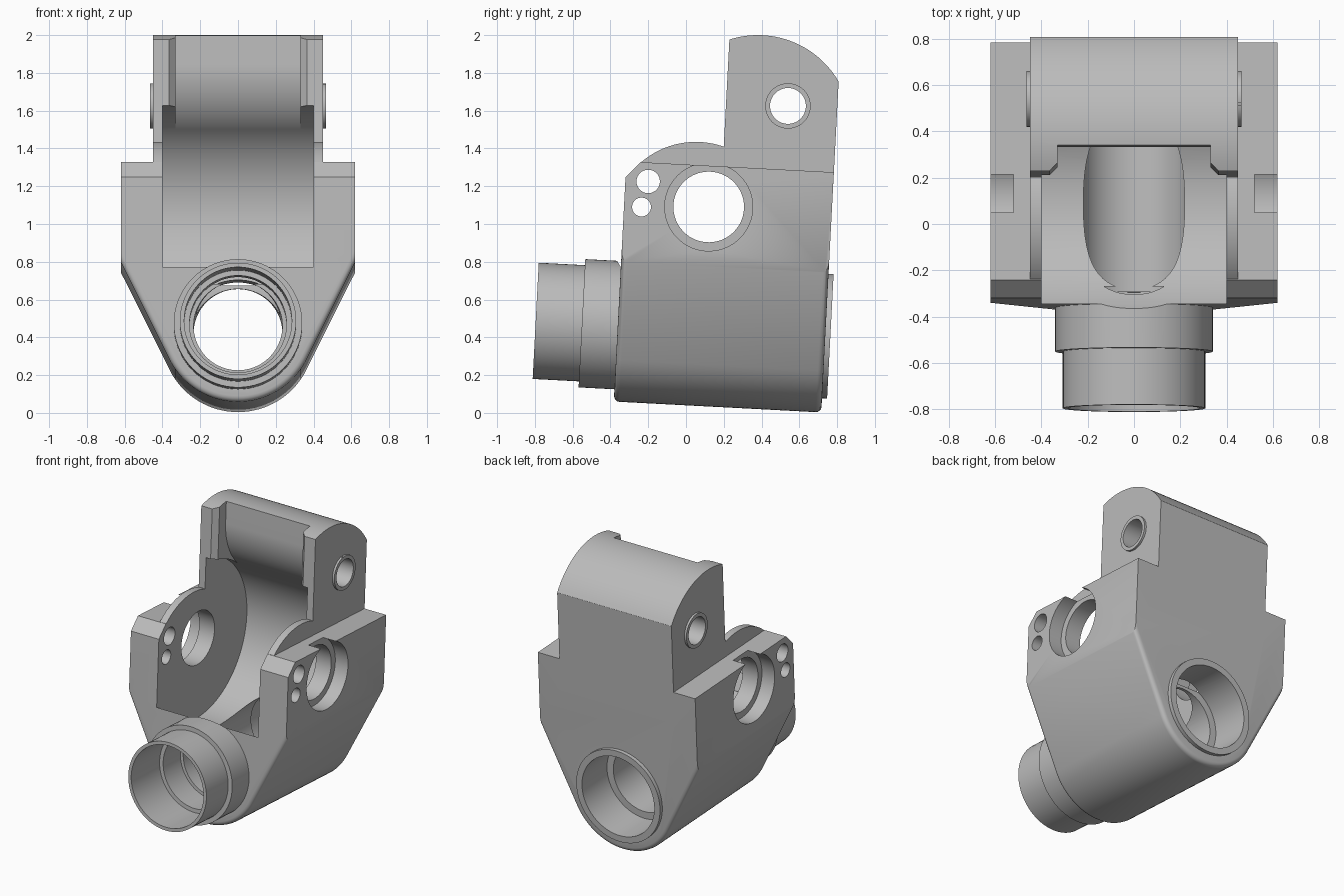
import bpy, bmesh, math
from mathutils import Matrix

if "Cube" in bpy.data.objects:
    bpy.data.objects.remove(bpy.data.objects["Cube"])

metal = bpy.data.materials.new("grey_metal")
metal.use_nodes = True
GREY = (0.5, 0.5, 0.5, 1)
metal.diffuse_color = GREY
metal.node_tree.nodes["Principled BSDF"].inputs["Base Color"].default_value = GREY


def arc(cx, cy, r, start, end, n=24):
    angles = [math.radians(start + (end - start) * i / n) for i in range(n + 1)]
    return [(cx + r * math.cos(a), cy + r * math.sin(a)) for a in angles]


def prism(name, points, axis, lo, hi):
    """Extrude a 2D outline along an axis."""
    place = {"x": lambda p, t: (t, p[0], p[1]),
             "y": lambda p, t: (p[0], t, p[1]),
             "z": lambda p, t: (p[0], p[1], t)}[axis]
    bm = bmesh.new()
    rings = [[bm.verts.new(place(p, t)) for p in points] for t in (lo, hi)]
    n = len(points)
    bm.faces.new(rings[0])
    bm.faces.new(rings[1])
    for i in range(n):
        j = (i + 1) % n
        bm.faces.new((rings[0][i], rings[0][j], rings[1][j], rings[1][i]))
    bmesh.ops.recalc_face_normals(bm, faces=bm.faces)
    mesh = bpy.data.meshes.new(name)
    bm.to_mesh(mesh)
    bm.free()
    mesh.materials.append(metal)
    obj = bpy.data.objects.new(name, mesh)
    bpy.context.collection.objects.link(obj)
    return obj


def cylinder(name, center, r, axis, lo, hi, n=72):
    return prism(name, arc(*center, r, 0, 360, n)[:-1], axis, lo, hi)


def combine(body, part, operation):
    mod = body.modifiers.new(part.name, "BOOLEAN")
    mod.object, mod.operation, mod.solver = part, operation, "EXACT"
    bpy.context.view_layer.objects.active = body
    bpy.ops.object.modifier_apply(modifier=mod.name)
    bpy.data.objects.remove(part)


FRONT, BACK = -0.385, 0.715
BORE = (0, 0.445)        # x, z of the long bore
PIVOT = (0.063, 1.095)   # y, z of the side holes
POCKET = (0.06, 1.085)   # y, z of the round pocket

# Lower housing: wide shoulders tapering to a round keel
housing = prism("bracket_housing",
                [(-0.62, 0.78), (-0.62, 1.313), (0.62, 1.313), (0.62, 0.78)]
                + arc(*BORE, 0.405, -27, -153, 32), "y", FRONT, BACK)
bm = bmesh.new()
bm.from_mesh(housing.data)
rim = [e for e in bm.edges
       if abs(e.verts[0].co.y - e.verts[1].co.y) < 0.01
       and max(v.co.z for v in e.verts) < 0.8]
bmesh.ops.bevel(bm, geom=rim, offset=0.03, segments=4, profile=0.5, affect="EDGES")
bm.to_mesh(housing.data)
bm.free()

# Chamfer on the front of the shoulders
combine(housing, prism("shoulder_chamfer",
                       [(-0.46, 1.147), (-0.235, 1.396), (-0.46, 1.396)],
                       "x", -1, 1), "DIFFERENCE")

# Cheeks and the upright block behind them
upright = prism("upright_block",
                arc(0, 0.993, 0.443, 134, 73.5) + arc(0.301, 1.523, 0.495, 110.7, 33.2)
                + [(BACK, 1.1), (-0.2, 1.1)], "x", -0.45, 0.45)
combine(housing, upright, "UNION")

# Spigot, collar, rear lip and pin boss
for part in (cylinder("collar", BORE, 0.34, "y", -0.575, -0.2),
             cylinder("spigot", BORE, 0.308, "y", -0.82, -0.1),
             cylinder("rear_lip", BORE, 0.33, "y", 0.5, 0.742),
             cylinder("pin_boss", (0.454, 1.651), 0.12, "x", -0.465, 0.465)):
    combine(housing, part, "UNION")

# Round pocket, upper recess with a blended wall, and its flared edges
recess = [(0, 2.1), (0.235, 2.1)] + arc(0.665, 1.862, 0.43, 180, 232.1) \
    + [(0.1, 1.3), (0, 1.3)]
flare = [(-0.33, 0.16), (0.33, 0.16), (0.39, 0.1), (-0.39, 0.1)]
cutters = [
    cylinder("pocket", POCKET, 0.555, "x", -0.4, 0.4, 128),
    prism("recess", recess, "x", -0.33, 0.33),
    prism("recess_flare", flare, "z", 1.35, 2.1),
    # Stepped long bore
    cylinder("bore", BORE, 0.235, "y", -1, 1),
    cylinder("front_step", BORE, 0.257, "y", -1, -0.305),
    cylinder("front_mouth", BORE, 0.285, "y", -1, -0.5),
    cylinder("rear_mouth", BORE, 0.285, "y", 0.46, 1),
    # Cross holes
    cylinder("pivot_hole", PIVOT, 0.187, "x", -1, 1),
    cylinder("pin_hole", (0.454, 1.651), 0.095, "x", -1, 1, 48),
    cylinder("large_screw_hole", (-0.264, 1.213), 0.062, "x", -1, 1, 40),
    cylinder("small_screw_hole", (-0.292, 1.076), 0.05, "x", -1, 1, 40),
]
for side in (-1, 1):
    lo, hi = sorted((side * 0.52, side))
    cutters.append(cylinder("pivot_counterbore", PIVOT, 0.233, "x", lo, hi))
for cutter in cutters:
    combine(housing, cutter, "DIFFERENCE")

# Lean the whole casting slightly backwards
housing.data.transform(Matrix.Rotation(math.radians(-3), 4, "X"))
bpy.ops.object.select_all(action="DESELECT")
housing.select_set(True)
bpy.context.view_layer.objects.active = housing
bpy.ops.object.shade_smooth_by_angle(angle=math.radians(30))
